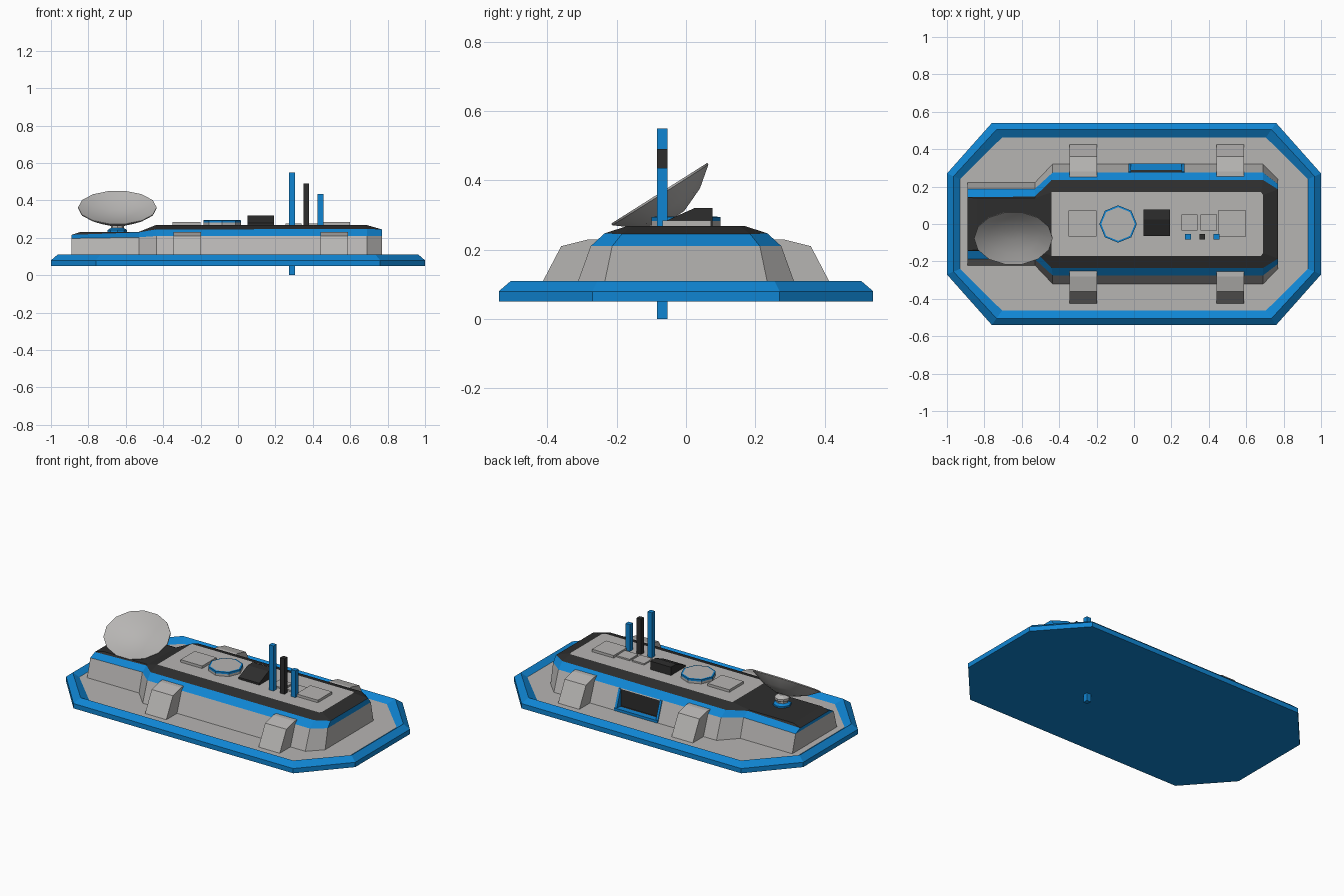
import bpy, bmesh, math
from mathutils import Matrix

if "Cube" in bpy.data.objects:
    bpy.data.objects.remove(bpy.data.objects["Cube"])


def material(name, rgb):
    m = bpy.data.materials.new(name)
    m.diffuse_color = (*rgb, 1)
    m.use_nodes = True
    m.node_tree.nodes["Principled BSDF"].inputs["Base Color"].default_value = m.diffuse_color
    return m


MATS = [material("light_grey", (0.47, 0.46, 0.45)),
        material("blue", (0.005, 0.235, 0.65)),
        material("black", (0.027, 0.027, 0.027))]
GREY, BLUE, BLACK = 0, 1, 2


def finish(name, bm, mat=None):
    bmesh.ops.recalc_face_normals(bm, faces=bm.faces)
    if mat is not None:
        for f in bm.faces:
            f.material_index = mat
    me = bpy.data.meshes.new(name)
    bm.to_mesh(me)
    bm.free()
    for m in MATS:
        me.materials.append(m)
    ob = bpy.data.objects.new(name, me)
    bpy.context.collection.objects.link(ob)
    return ob


def box(name, x0, x1, y0, y1, z0, z1, mat):
    return prism(name, [(y0, z0), (y1, z0), (y1, z1), (y0, z1)], x0, x1, mat)


def prism(name, profile, x0, x1, mat):
    """Extrude a (y, z) profile along x."""
    bm = bmesh.new()
    f = bm.faces.new([bm.verts.new((x0, y, z)) for y, z in profile])
    r = bmesh.ops.extrude_face_region(bm, geom=[f])
    vs = [v for v in r["geom"] if isinstance(v, bmesh.types.BMVert)]
    bmesh.ops.translate(bm, verts=vs, vec=(x1 - x0, 0, 0))
    return finish(name, bm, mat)


def loft(bm, rings, mats):
    """Join rings of points with bands of faces, one colour per band."""
    vr = [[bm.verts.new(p) for p in r] for r in rings]
    n = len(vr[0])
    for a, b, m in zip(vr, vr[1:], mats):
        for i in range(n):
            j = (i + 1) % n
            bm.faces.new((a[i], a[j], b[j], b[i])).material_index = m
    return vr


def cap(bm, verts, mat):
    bm.faces.new(verts).material_index = mat


def turned(name, loc, sides, levels, mats, cap_mat):
    """Stack of (radius, z) rings about a vertical axis."""
    bm = bmesh.new()
    rings = [[(loc[0] + r * math.cos(2 * math.pi * i / sides),
               loc[1] + r * math.sin(2 * math.pi * i / sides), z)
              for i in range(sides)] for r, z in levels]
    vr = loft(bm, rings, mats)
    cap(bm, vr[0], mats[0])
    cap(bm, vr[-1], cap_mat)
    return finish(name, bm)


# Octagonal base plate with raised rim and sunken floor
def octagon(x, y, cx, cy, z):
    q = [(x, cy), (cx, y), (-cx, y), (-x, cy)]
    return [(a, b, z) for a, b in q] + [(a, -b, z) for a, b in reversed(q)]


bm = bmesh.new()
vr = loft(bm, [octagon(1, .54, .76, .27, .05), octagon(1, .54, .76, .27, .08),
               octagon(.965, .505, .735, .255, .11), octagon(.93, .463, .705, .24, .085)],
          [BLUE] * 3)
cap(bm, vr[0], BLUE)
cap(bm, vr[-1], GREY)
finish("base_plate", bm)


# Main hull: half outlines per level, mirrored over y
def mirrored(half):
    return half + [(x, -y, z) for x, y, z in reversed(half)]


levels = [
    [(.77, .24, .08), (.69, .322, .08), (-.435, .322, .08), (-.53, .222, .08), (-.89, .222, .08)],
    [(.77, .213, .21), (.69, .275, .21), (-.435, .275, .21), (-.53, .188, .203), (-.89, .188, .197)],
    [(.77, .185, .245), (.69, .235, .247), (-.44, .235, .245), (-.53, .147, .229), (-.89, .143, .216)],
    [(.69, .155, .268), (.68, .17, .268), (-.44, .17, .268), (-.53, .138, .232), (-.84, .138, .232)],
]
bm = bmesh.new()
vr = loft(bm, [mirrored(l) for l in levels], [GREY, BLUE, BLACK])
cap(bm, vr[0], GREY)
t = vr[-1]
cap(bm, [t[0], t[1], t[2], t[7], t[8], t[9]], GREY)
cap(bm, [t[2], t[3], t[6], t[7]], BLACK)
cap(bm, [t[3], t[4], t[5], t[6]], BLACK)
hull = finish("hull", bm)

# Doorway recess in the back wall, with blue frame
cutter = box("door_cutter", -.02, .26, .277, .4, .1, .207, BLACK)
cutter.hide_render = True
cutter.hide_set(True)
mod = hull.modifiers.new("doorway", 'BOOLEAN')
mod.operation = 'DIFFERENCE'
mod.solver = 'EXACT'
mod.object = cutter
for i, x in enumerate((-.03, .255)):
    prism(f"door_jamb_{i}", [(.27, .09), (.324, .09), (.281, .208), (.27, .208)], x, x + .015, BLUE)
box("door_sill", -.03, .27, .29, .324, .085, .101, BLUE)

# Four side buttresses
for x0 in (-.345, .44):
    for s in (-1, 1):
        prism("side_buttress", [(s * .2, .08), (s * .428, .08), (s * .36, .21),
                                (s * .28, .23), (s * .2, .23)], x0, x0 + .147, GREY)

# Roof hatches and fittings
box("hatch_left", -.35, -.2, -.068, .072, .26, .284, GREY)
box("hatch_right", .45, .6, -.068, .072, .26, .284, GREY)
box("small_hatch_a", .255, .34, -.035, .05, .26, .277, GREY)
box("small_hatch_b", .355, .445, -.035, .05, .26, .277, GREY)
turned("round_hatch", (-.085, 0), 8, [(.1, .26), (.1, .282), (.1, .294), (.09, .295)],
       [GREY, BLUE, BLUE], GREY)
prism("roof_vent", [(-.065, .26), (.077, .26), (.077, .32), (.025, .32), (-.065, .28)],
      .05, .193, BLACK)

# Antenna masts
for x, z0, z1, m in ((.289, 0, .55, BLUE), (.365, .25, .49, BLACK), (.441, .25, .435, BLUE)):
    box("antenna_mast", x - .015, x + .015, -.084, -.054, z0, z1, m)

# Dish pedestal
turned("dish_pedestal", (-.645, -.03), 8,
       [(.052, .225), (.052, .242), (.035, .252), (.035, .262), (.045, .268), (.045, .282), (.02, .3)],
       [BLUE, BLUE, GREY, GREY, GREY, GREY], GREY)

# Tilted oval dish: convex back, shallow concave face
N = 14


def oval(k, z):
    return [(.21 * k * math.cos(2 * math.pi * i / N), .168 * k * math.sin(2 * math.pi * i / N), z)
            for i in range(N)]


bm = bmesh.new()
vr = loft(bm, [oval(.2, -.08), oval(.65, -.049), oval(1, -.004), oval(1, .002),
               oval(.65, -.021), oval(.2, -.036)], [GREY] * 5)
cap(bm, vr[0], GREY)
cap(bm, vr[-1], GREY)
bmesh.ops.transform(bm, verts=bm.verts, matrix=Matrix.Translation((-.645, -.076, .361))
                    @ Matrix.Rotation(math.radians(32.3), 4, 'X'))
dish = finish("dish", bm)
bpy.context.view_layer.objects.active = dish
dish.select_set(True)
bpy.ops.object.shade_smooth_by_angle(angle=math.radians(35))
